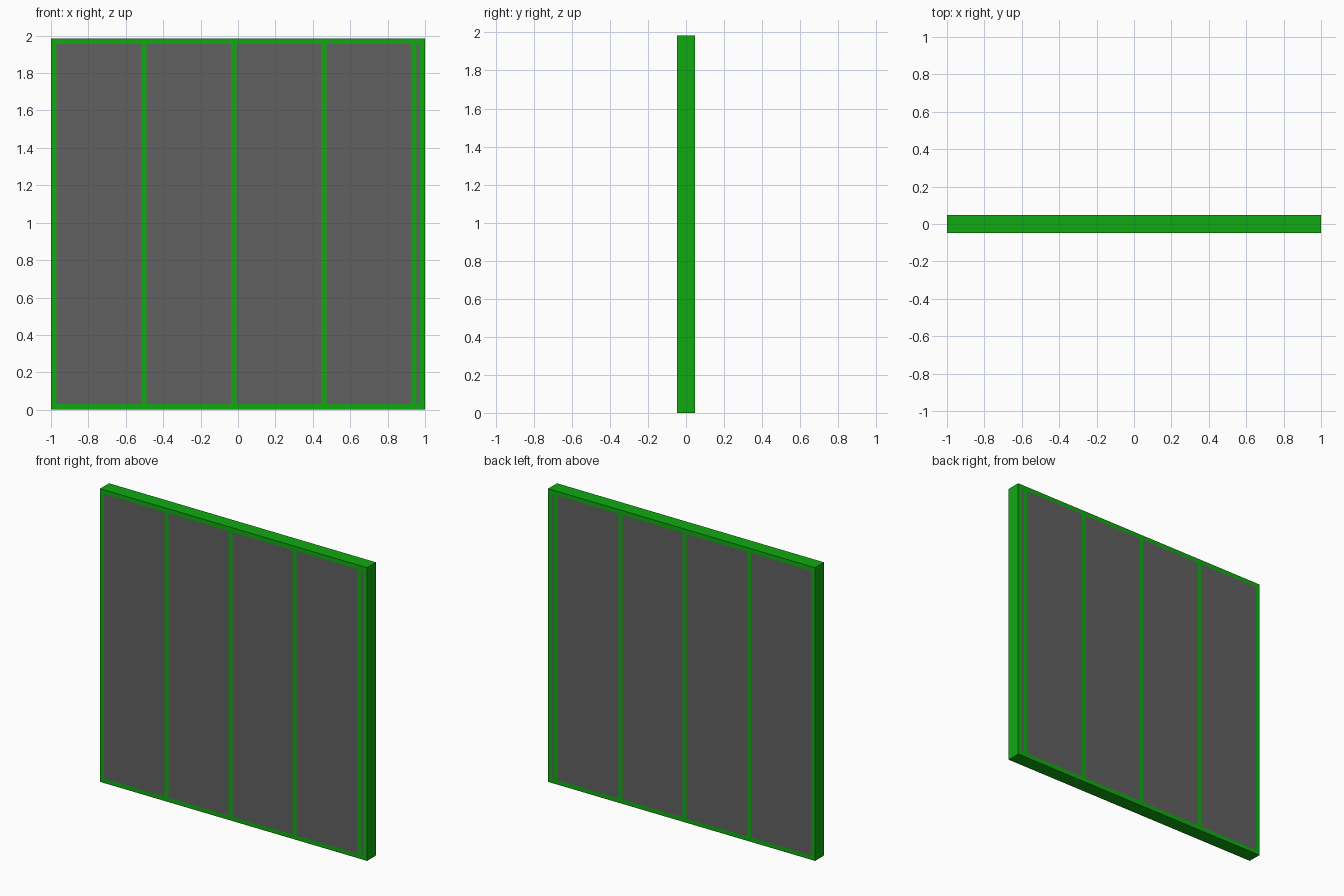
import bpy

if "Cube" in bpy.data.objects:
    bpy.data.objects.remove(bpy.data.objects["Cube"])

WIDTH, HEIGHT, DEPTH = 2.0, 1.985, 0.095
STUD, SPACING = 0.03, 0.481


def material(name, color):
    mat = bpy.data.materials.new(name)
    mat.diffuse_color = color
    mat.use_nodes = True
    mat.node_tree.nodes["Principled BSDF"].inputs["Base Color"].default_value = mat.diffuse_color
    return mat


green = material("timber_green", (0.005, 0.4, 0.005, 1))
grey = material("infill_grey", (0.12, 0.12, 0.12, 1))


def box(name, x0, x1, z0, z1, mat):
    bpy.ops.mesh.primitive_cube_add(size=1, location=((x0 + x1) / 2, 0, (z0 + z1) / 2))
    obj = bpy.context.object
    obj.name = name
    obj.scale = (x1 - x0, DEPTH, z1 - z0)
    bpy.ops.object.transform_apply(location=False, rotation=False, scale=True)
    obj.data.materials.append(mat)


# Bottom and top plates run the full width
left = -WIDTH / 2
box("bottom_plate", left, -left, 0, STUD, green)
box("top_plate", left, -left, HEIGHT - STUD, HEIGHT, green)

# Evenly spaced studs, plus a closing stud at the right end
starts = [left + i * SPACING for i in range(5)] + [-left - STUD]
for x in starts:
    box("stud", x, x + STUD, STUD, HEIGHT - STUD, green)

# Insulation fills each bay, flush with the studs
for a, b in zip(starts, starts[1:]):
    box("insulation_panel", a + STUD, b, STUD, HEIGHT - STUD, grey)
